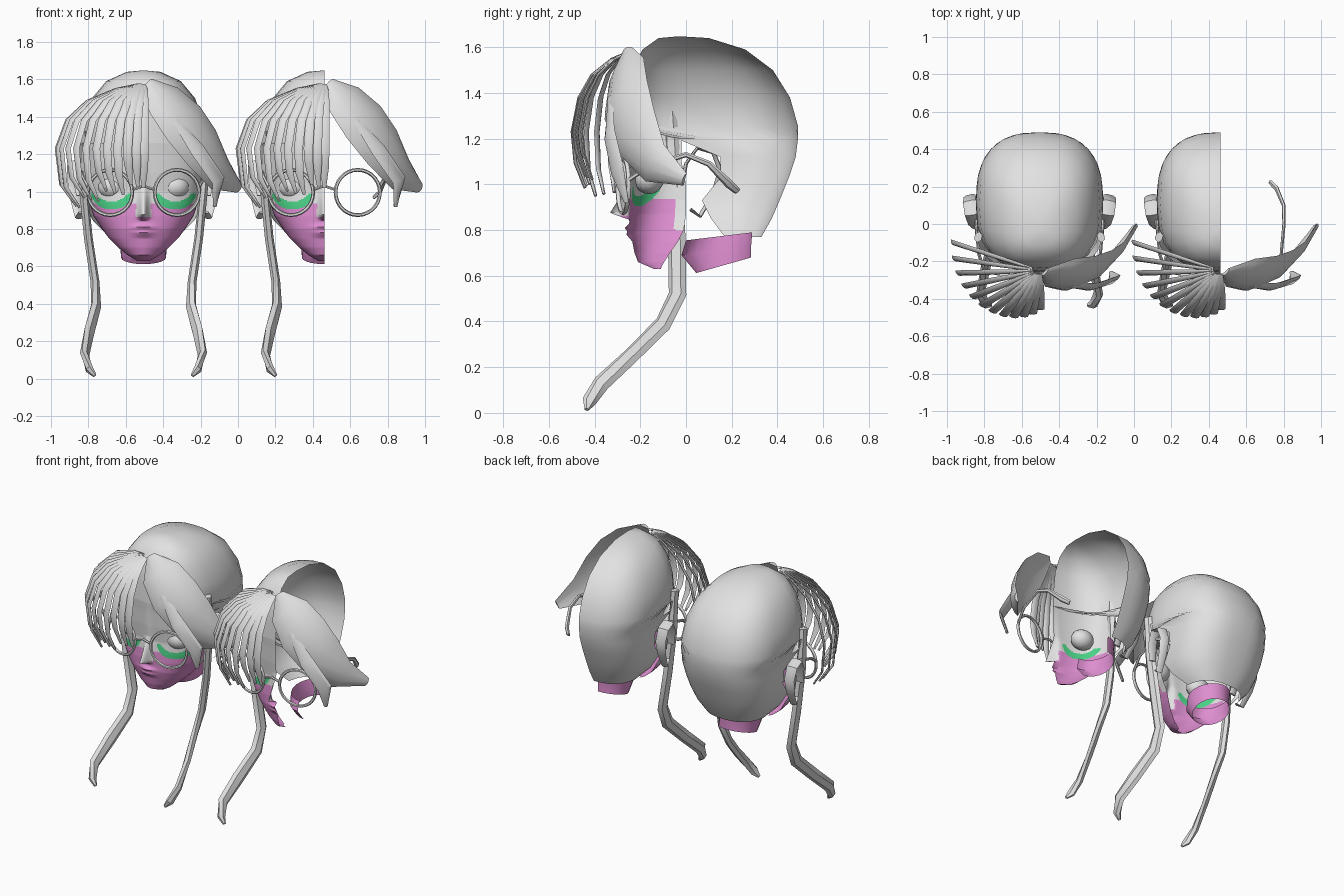
import bpy, bmesh, math
from mathutils import Vector as V

if "Cube" in bpy.data.objects:
    bpy.data.objects.remove(bpy.data.objects["Cube"])


def material(name, rgb):
    m = bpy.data.materials.new(name)
    m.diffuse_color = (*rgb, 1)
    m.use_nodes = True
    m.node_tree.nodes["Principled BSDF"].inputs["Base Color"].default_value = m.diffuse_color
    return m


GREY = material("light grey", (0.76, 0.76, 0.76))
PINK = material("pink", (0.73, 0.27, 0.63))
GREEN = material("green", (0.07, 0.64, 0.24))
HEAD = V((0, 0.1, 1.2))          # point that hair strands face away from


def finish(name, bm, cx, mats, mirror=False, centre=None, rule=None, angle=40):
    """Turn a bmesh into a smooth object, optionally mirrored across the head."""
    bmesh.ops.remove_doubles(bm, verts=bm.verts, dist=0.0005)
    bmesh.ops.recalc_face_normals(bm, faces=bm.faces)
    if centre and sum(f.normal.dot(f.calc_center_median() - centre) for f in bm.faces) < 0:
        bmesh.ops.reverse_faces(bm, faces=bm.faces)
    if rule:
        for f in bm.faces:
            f.material_index = rule(f.calc_center_median())
    me = bpy.data.meshes.new(name)
    bm.to_mesh(me)
    bm.free()
    ob = bpy.data.objects.new(name, me)
    ob.location.x = cx
    bpy.context.collection.objects.link(ob)
    for m in mats:
        me.materials.append(m)
    bpy.ops.object.select_all(action='DESELECT')
    ob.select_set(True)
    bpy.context.view_layer.objects.active = ob
    bpy.ops.object.shade_smooth_by_angle(angle=math.radians(angle))
    if mirror:
        mod = ob.modifiers.new("mirror", 'MIRROR')
        mod.merge_threshold = 0.001
    return ob


def grid(rows):
    """Skin a list of equally long point rows."""
    bm = bmesh.new()
    vs = [[bm.verts.new(p) for p in r] for r in rows]
    for a, b in zip(vs, vs[1:]):
        for i in range(len(a) - 1):
            bm.faces.new((a[i], a[i + 1], b[i + 1], b[i]))
    return bm


def loft(name, pts, widths, thick, cx, mirror=False, centre=HEAD, n=6, bow=0):
    """Flattened tube along a path, facing away from centre; bow curls its edges inward."""
    pts = [V(p) for p in pts]
    bm = bmesh.new()
    rings = []
    for i, p in enumerate(pts):
        t = (pts[min(i + 1, len(pts) - 1)] - pts[max(i - 1, 0)]).normalized()
        out = p - centre
        nrm = (out - t * out.dot(t)).normalized()
        side = t.cross(nrm)
        w = widths[i]
        th = min(thick, w)
        ring = []
        for k in range(n):
            c, s = math.cos(k * math.tau / n), math.sin(k * math.tau / n)
            ring.append(bm.verts.new(p + side * w * c + nrm * (th * s - bow * w * c * c)))
        rings.append(ring)
    for a, b in zip(rings, rings[1:]):
        for k in range(n):
            bm.faces.new((a[k], a[(k + 1) % n], b[(k + 1) % n], b[k]))
    bm.faces.new(rings[0])
    bm.faces.new(rings[-1])
    return finish(name, bm, cx, [GREY], mirror)


def lookup(table, z):
    """Linear interpolation of table rows (z, values...)."""
    for a, b in zip(table, table[1:]):
        if z <= b[0]:
            f = (z - a[0]) / (b[0] - a[0])
            return [p + (q - p) * f for p, q in zip(a[1:], b[1:])]
    return table[-1][1:]


# z, front y, half width, back y
FACE = [(0.63, -0.14, 0.035, -0.11), (0.66, -0.2, 0.085, -0.095), (0.70, -0.22, 0.135, -0.07),
        (0.75, -0.235, 0.185, -0.035), (0.8, -0.248, 0.222, -0.01), (0.87, -0.248, 0.268, 0),
        (0.93, -0.243, 0.287, 0), (1.0, -0.235, 0.3, 0), (1.1, -0.245, 0.31, -0.02),
        (1.2, -0.25, 0.324, -0.02), (1.26, -0.255, 0.334, -0.02)]
NOSE = [(0.63, 0), (0.845, 0), (0.875, 0.085), (0.93, 0.055), (1.03, 0.01), (1.3, 0)]
LIPS = [(0.63, 0), (0.66, 0.01), (0.7, 0.005), (0.75, 0), (0.78, 0.018), (0.795, 0.01),
        (0.81, 0.02), (0.83, 0), (1.3, 0)]

# z, front y, back y, half width, front edge of the opening round the ear
SCALP = [(1.648, -0.03, -0.03, 0, -1), (1.64, -0.12, 0.1, 0.09, -1), (1.59, -0.19, 0.26, 0.2, -1),
         (1.5, -0.235, 0.38, 0.275, -1), (1.38, -0.25, 0.455, 0.322, -1),
         (1.255, -0.255, 0.49, 0.34, -1), (1.2, -0.255, 0.49, 0.34, -0.04),
         (1.12, -0.25, 0.48, 0.338, 0.15), (1.03, -0.25, 0.45, 0.33, 0.15),
         (0.93, -0.24, 0.41, 0.31, 0.07), (0.85, -0.2, 0.375, 0.275, 0.11),
         (0.77, -0.1, 0.33, 0.2, 0.17)]


def face_colour(c):
    x, z = abs(c.x), c.z
    lid = ((x - 0.17) / 0.112) ** 2 + ((z - 1.0) / 0.097) ** 2
    eye = ((x - 0.17) / 0.095) ** 2 + ((z - 1.025) / 0.078) ** 2
    if lid < 1 and eye > 1 and z < 0.99:
        return 2
    if z > 0.935 or (x < 0.04 and z > 0.867) or eye < 1 or (c.y > -0.05 and z > 0.8):
        return 0
    return 1


def face(cx, full):
    rows = []
    for j in range(106):
        z = 0.63 + j * 0.006
        f, w, b = lookup(FACE, z)
        nose, lips = lookup(NOSE, z)[0], lookup(LIPS, z)[0]
        row = []
        for i in range(61):
            a = i / 60 * math.pi / 2
            x = -w * math.sin(a)
            y = b - (b - f) * max(math.cos(a), 0) ** 0.65
            y -= nose * math.exp(-(x / 0.024) ** 2) + lips * math.exp(-(x / 0.05) ** 2)
            row.append((x, y, z))
        rows.append(row)
    finish("face", grid(rows), cx, [GREY, PINK, GREEN], full, V((0, 0, 0.95)), face_colour)


def scalp(cx, full):
    rows, p = [], 0.78
    for z, f, b, w, edge in SCALP:
        yc, ry = (f + b) / 2, (b - f) / 2
        start = 0
        if edge > -1:
            q = (yc - edge) / ry
            start = math.acos(math.copysign(abs(q) ** (1 / p), q))
        row = []
        for i in range(13):
            a = start + (math.pi - start) * i / 12
            c = math.cos(a)
            row.append((-w * abs(math.sin(a)) ** p if i < 12 else 0,
                        yc - ry * math.copysign(abs(c) ** p, c), z))
        rows.append(row)
    finish("scalp_hair", grid(rows), cx, [GREY], full, HEAD)


def neck(cx, full):
    rows = []
    for f, b, w, zf, zb in [(0.0, 0.29, 0.13, 0.755, 0.79), (-0.02, 0.285, 0.125, 0.69, 0.73),
                            (0.045, 0.285, 0.12, 0.612, 0.68)]:
        row = []
        for i in range(11):
            a = math.pi * i / 10
            s = (1 - math.cos(a)) / 2
            row.append((-w * math.sin(a), f + (b - f) * s, zf + (zb - zf) * s))
        rows.append(row)
    finish("neck", grid(rows), cx, [PINK], full, V((0, 0.15, 0.7)))


def eye(cx, full):
    bm = bmesh.new()
    bmesh.ops.create_uvsphere(bm, u_segments=14, v_segments=8, radius=1)
    for v in bm.verts:
        v.co = V((-0.165 + v.co.x * 0.08, -0.162 + v.co.z * 0.066, 1.025 + v.co.y * 0.068))
    finish("eye", bm, cx, [GREY], full)


def glasses(cx):
    for s in (-1, 1):
        bpy.ops.mesh.primitive_torus_add(location=(cx + s * 0.178, -0.275, 0.995),
                                         rotation=(math.pi / 2, 0, s * 0.2), major_radius=0.121,
                                         minor_radius=0.01, major_segments=28, minor_segments=6)
        ob = bpy.context.object
        ob.name = "lens_frame"
        ob.data.materials.append(GREY)
        bpy.ops.object.shade_smooth_by_angle(angle=math.radians(60))
    loft("glasses_bridge", [(-0.06, -0.295, 1.01), (0, -0.3, 1.03), (0.06, -0.295, 1.01)],
         [0.008] * 3, 0.008, cx)
    loft("glasses_temple", [(0.295, -0.25, 1.02), (0.325, -0.16, 1.08), (0.34, 0, 1.13),
                            (0.338, 0.1, 1.09), (0.3, 0.19, 1.0), (0.265, 0.225, 0.97)],
         [0.01, 0.01, 0.012, 0.014, 0.02, 0.016], 0.009, cx, True)


def fringe(cx):
    # fan of thin strands sweeping to one side
    count = 12
    for k in range(count):
        t = k / (count - 1)
        a = math.radians(108 * t)
        r = 0.205 + 0.285 * t
        bx, by = -r * math.sin(a), -r * math.cos(a)
        end = 1.02 - 0.13 * t + 0.02 * (k % 3)
        w = 0.027 - 0.01 * t
        path = [(0.08, 1.57), (0.32, 1.545), (0.65, 1.48), (0.88, 1.38), (1, 1.23),
                (0.95, end + 0.11), (0.78, end)]
        loft("fringe_strand", [(bx * f, -0.25 + by * f, z) for f, z in path],
             [w * 0.5, w * 0.8, w, w, w, w * 0.9, w * 0.35], 0.007, cx)
    # broad curled lock sweeping to the other side, with a smaller one below
    loft("swept_lock", [(0.03, -0.26, 1.59), (0.12, -0.29, 1.51), (0.235, -0.3, 1.385),
                        (0.34, -0.255, 1.24), (0.43, -0.155, 1.09), (0.515, -0.01, 1.02)],
         [0.03, 0.125, 0.155, 0.145, 0.1, 0.03], 0.01, cx, n=10, bow=0.3)
    loft("small_swept_lock", [(0.17, -0.33, 1.38), (0.29, -0.335, 1.22), (0.4, -0.3, 1.06),
                              (0.38, -0.26, 0.92)], [0.02, 0.045, 0.045, 0.012], 0.01, cx)


def head(cx, full):
    face(cx, full)
    scalp(cx, full)
    neck(cx, full)
    eye(cx, full)
    # ear rim
    loft("ear", [(-0.335, -0.02, 0.98), (-0.35, 0, 1.09), (-0.365, 0.05, 1.16), (-0.375, 0.12, 1.14),
                 (-0.375, 0.15, 1.06), (-0.365, 0.12, 0.96), (-0.345, 0.06, 0.86), (-0.335, 0.02, 0.89)],
         [0.025, 0.032, 0.035, 0.035, 0.033, 0.028, 0.022, 0.015], 0.008, cx, full, V((-0.35, 0.06, 1.02)))
    # long lock hanging beside the face
    loft("side_lock", [(-0.328, -0.07, 1.32), (-0.325, -0.055, 1.05), (-0.295, -0.04, 0.75),
                       (-0.26, -0.037, 0.52), (-0.253, -0.1, 0.39), (-0.29, -0.24, 0.25),
                       (-0.315, -0.37, 0.13), (-0.29, -0.425, 0.05), (-0.26, -0.435, 0.015)],
         [0.03, 0.036, 0.04, 0.04, 0.041, 0.041, 0.039, 0.031, 0.01], 0.022, cx, full, V((0, -0.1, 0.6)))
    glasses(cx)
    fringe(cx)


head(-0.505, True)     # complete head
head(0.462, False)     # half head, cut open at its middle
